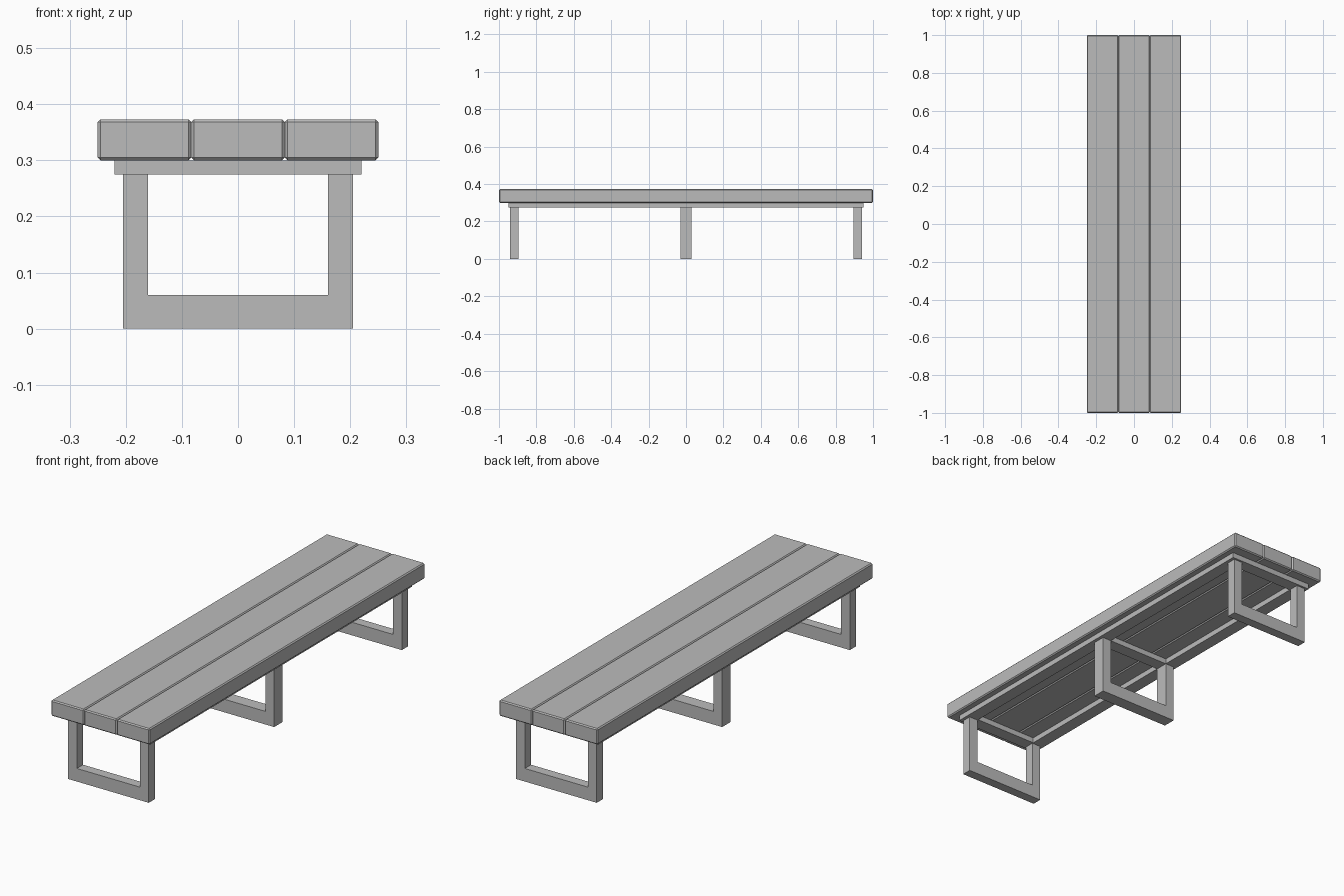
import bpy
import bmesh

if "Cube" in bpy.data.objects:
    bpy.data.objects.remove(bpy.data.objects["Cube"])

grey = bpy.data.materials.new("plain_grey")
grey.diffuse_color = (0.5, 0.5, 0.5, 1)
grey.use_nodes = True
grey.node_tree.nodes["Principled BSDF"].inputs["Base Color"].default_value = grey.diffuse_color


def finish(name, bm):
    bmesh.ops.recalc_face_normals(bm, faces=bm.faces)
    mesh = bpy.data.meshes.new(name)
    bm.to_mesh(mesh)
    bm.free()
    mesh.materials.append(grey)
    ob = bpy.data.objects.new(name, mesh)
    bpy.context.collection.objects.link(ob)
    return ob


def box(name, x, y, z, bevel=0):
    """Box from (min, max) ranges, with optional chamfered edges."""
    bm = bmesh.new()
    bmesh.ops.create_cube(bm, size=1)
    for v in bm.verts:
        for i, (lo, hi) in enumerate((x, y, z)):
            v.co[i] = hi if v.co[i] > 0 else lo
    ob = finish(name, bm)
    if bevel:
        mod = ob.modifiers.new("chamfer", "BEVEL")
        mod.width = bevel
        mod.segments = 1
    return ob


def extrude_y(name, profile, y0, y1):
    """Extrude an x-z outline along y."""
    bm = bmesh.new()
    face = bm.faces.new([bm.verts.new((x, y0, z)) for x, z in profile])
    new = bmesh.ops.extrude_face_region(bm, geom=[face])["geom"]
    for v in new:
        if isinstance(v, bmesh.types.BMVert):
            v.co.y = y1
    return finish(name, bm)


BASE, SEAT, TOP = 0.275, 0.30, 0.373
BAR = 0.06

# three chamfered seat planks
width = 0.5 / 3
for i in range(3):
    x0 = -0.25 + i * width
    box(f"seat_plank_{i + 1}", (x0, x0 + width), (-1, 1), (SEAT, TOP), 0.005)

# flat support frame: two long rails and three cross bars
for side, s in (("left", -1), ("right", 1)):
    box(f"{side}_rail", sorted((s * 0.22, s * (0.22 - BAR))), (-0.95, 0.95), (BASE, SEAT))
inner = 0.22 - BAR
for name, y in (("front", -0.92), ("middle", 0), ("back", 0.92)):
    box(f"{name}_cross_bar", (-inner, inner), (y - BAR / 2, y + BAR / 2), (BASE, SEAT))

# U-shaped legs, the middle one deeper
half = [(0.205, 0), (0.205, BASE), (0.16, BASE), (0.16, 0.06)]
outline = half + [(-x, z) for x, z in reversed(half)]
for name, y, d in (("front", -0.918, 0.045), ("middle", 0, 0.06), ("back", 0.918, 0.045)):
    extrude_y(f"{name}_leg", outline, y - d / 2, y + d / 2)
